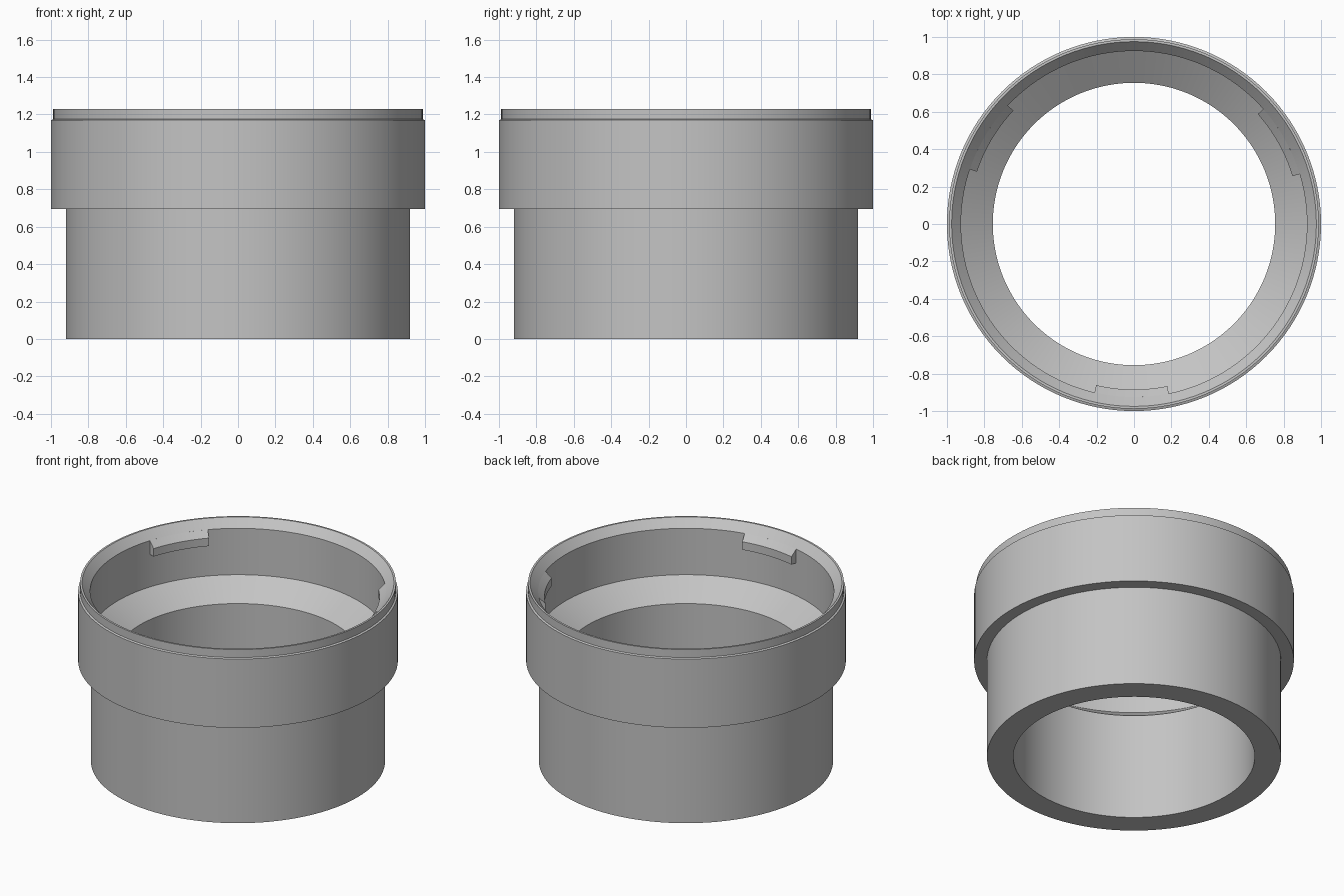
import bpy
import bmesh
import math
from mathutils import Vector

cube = bpy.data.objects.get("Cube")
if cube:
    bpy.data.objects.remove(cube, do_unlink=True)

grey = bpy.data.materials.new("neutral grey")
grey.use_nodes = True
colour = (0.55, 0.55, 0.55, 1)
grey.diffuse_color = colour
grey.node_tree.nodes["Principled BSDF"].inputs["Base Color"].default_value = colour


def revolve(name, profile, start, sweep, steps):
    """Spin a closed (radius, height) profile about z; full turns join up."""
    full = sweep >= 360
    bm = bmesh.new()
    rings = []
    for i in range(steps if full else steps + 1):
        a = math.radians(start + sweep * i / steps)
        rings.append([bm.verts.new(Vector((r * math.cos(a), r * math.sin(a), z)))
                      for r, z in profile])
    n = len(profile)
    for i in range(steps):
        a, b = rings[i], rings[(i + 1) % len(rings)]
        for j in range(n):
            k = (j + 1) % n
            bm.faces.new((a[j], b[j], b[k], a[k]))
    if not full:
        bm.faces.new(rings[0])
        bm.faces.new(rings[-1])
    bmesh.ops.recalc_face_normals(bm, faces=bm.faces)
    mesh = bpy.data.meshes.new(name)
    bm.to_mesh(mesh)
    bm.free()
    mesh.materials.append(grey)
    obj = bpy.data.objects.new(name, mesh)
    bpy.context.collection.objects.link(obj)
    bpy.ops.object.select_all(action="DESELECT")
    obj.select_set(True)
    bpy.context.view_layer.objects.active = obj
    bpy.ops.object.shade_smooth_by_angle(angle=math.radians(20))
    return obj


# Stepped tube with a bevelled mouth and a sloped inner seat
revolve("stepped_collar", [
    (0.755, 0), (0.92, 0), (0.92, 0.695), (1, 0.695), (1, 1.17), (0.988, 1.175),
    (0.988, 1.23), (0.975, 1.23), (0.925, 1.175), (0.925, 0.855), (0.755, 0.735),
], 0, 360, 128)

# Three locking tabs whose tops continue the mouth bevel
tab_profile = [(0.885, 1.08), (0.95, 1.08), (0.95, 1.15), (0.925, 1.175), (0.885, 1.135)]
for i, side in enumerate(("back_left", "back_right", "front")):
    revolve("locking_tab_" + side, tab_profile, 16.8 + 120 * i, 24.8, 10)
